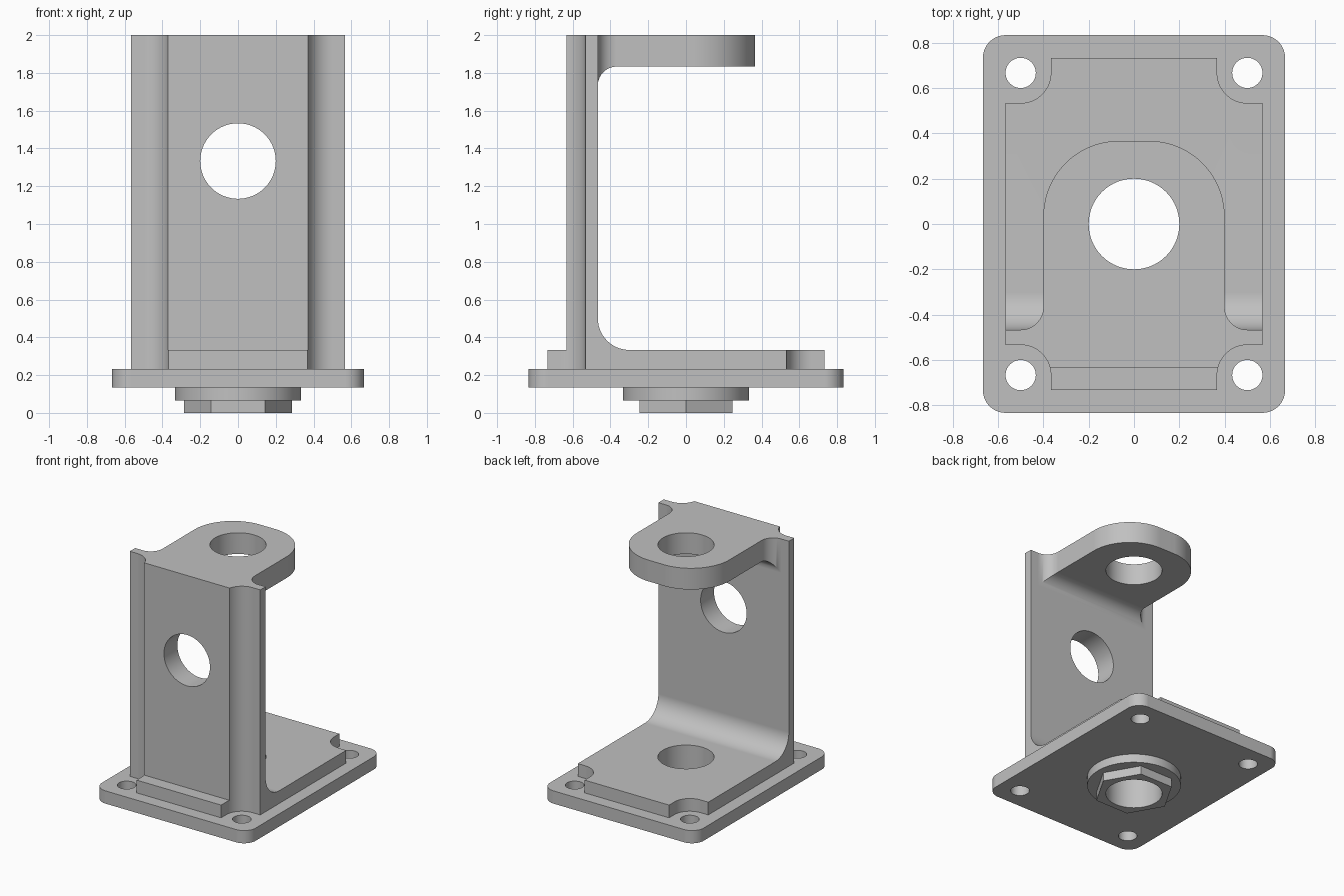
import bpy, bmesh
from math import cos, sin, pi, radians

cube = bpy.data.objects.get("Cube")
if cube:
    bpy.data.objects.remove(cube, do_unlink=True)

steel = bpy.data.materials.new("plain grey")
steel.use_nodes = True
grey = (0.53, 0.53, 0.53, 1)
steel.diffuse_color = grey
steel.node_tree.nodes["Principled BSDF"].inputs["Base Color"].default_value = grey


def arc(cx, cy, r, start, end, steps=14):
    """Points along an arc, angles in degrees."""
    angles = [radians(start + (end - start) * i / steps) for i in range(steps + 1)]
    return [(cx + r * cos(a), cy + r * sin(a)) for a in angles]


def circle(cx, cy, r, sides=64):
    return arc(cx, cy, r, 0, 360, sides)[:-1]


def prism(name, profile, low, high, axis="z"):
    """Extrude a closed profile along an axis."""
    place = {"x": lambda u, v: (low, u, v),
             "y": lambda u, v: (u, low, v),
             "z": lambda u, v: (u, v, low)}[axis]
    bm = bmesh.new()
    face = bm.faces.new([bm.verts.new(place(u, v)) for u, v in profile])
    new = bmesh.ops.extrude_face_region(bm, geom=[face])["geom"]
    shift = [(high - low) * (axis == a) for a in "xyz"]
    bmesh.ops.translate(bm, vec=shift, verts=[g for g in new if isinstance(g, bmesh.types.BMVert)])
    bmesh.ops.recalc_face_normals(bm, faces=bm.faces)
    mesh = bpy.data.meshes.new(name)
    bm.to_mesh(mesh)
    bm.free()
    mesh.materials.append(steel)
    obj = bpy.data.objects.new(name, mesh)
    bpy.context.collection.objects.link(obj)
    return obj


def combine(obj, tool, operation):
    """Apply a boolean and discard the tool."""
    mod = obj.modifiers.new(operation, "BOOLEAN")
    mod.operation, mod.solver, mod.object = operation, "EXACT", tool
    bpy.context.view_layer.update()
    graph = bpy.context.evaluated_depsgraph_get()
    mesh = bpy.data.meshes.new_from_object(obj.evaluated_get(graph))
    obj.modifiers.clear()
    obj.data = mesh
    bpy.data.objects.remove(tool, do_unlink=True)


def mirror_x(points):
    """Close a right-hand outline with its mirror image."""
    return points + [(-x, y) for x, y in reversed(points)]


BORE = 0.2
FLOOR, TOP = 0.2333, 2.0
WALL = -0.4667

# Bent bracket: floor and upright in side profile
side = [(-0.7333, FLOOR), (0.7333, FLOOR), (0.7333, 0.3333)]
side += arc(WALL + 0.1667, 0.5, 0.1667, 270, 180)
side += [(WALL, TOP), (-0.6333, TOP), (-0.6333, 0.3333), (-0.7333, 0.3333)]
bracket = prism("bracket", side, -0.5667, 0.5667, "x")

# Corners scooped around the bolt holes, all the way up
outline = [(0.3667, -0.9)] + arc(0.5, -0.6667, 0.1333, 180, 90) + [(0.8, -0.5333)]
outline += [(x, -y) for x, y in reversed(outline)]
combine(bracket, prism("scoops", mirror_x(outline), 0, 2.2), "INTERSECT")

# Top lug with flared root and rounded end
plan = [(0.5, -0.52)] + arc(0.5, WALL + 0.1, 0.1, 270, 180)
plan += arc(0.0667, 0.0333, 0.3333, 0, 90, 20)
lug = prism("lug", mirror_x(plan), 1.6, TOP)
under = [(-0.6, 1.7333)] + arc(WALL + 0.1, 1.7333, 0.1, 180, 90)
under += [(0.6, 1.8333), (0.6, 2.2), (-0.6, 2.2)]
combine(lug, prism("lug_underside", under, -0.8, 0.8, "x"), "INTERSECT")
combine(bracket, lug, "UNION")
combine(bracket, prism("upright_hole", circle(0, 1.3333, BORE), -0.9, -0.3, "y"), "DIFFERENCE")

# Base plate with rounded corners and four bolt holes
corner = arc(0.5667, -0.7333, 0.1, 270, 360) + arc(0.5667, 0.7333, 0.1, 0, 90)
base = prism("base_plate", mirror_x(corner), 0.1333, FLOOR)
for x in (-0.5, 0.5):
    for y in (-0.6667, 0.6667):
        combine(base, prism("bolt_hole", circle(x, y, 0.0667, 40), 0, 0.3), "DIFFERENCE")

# Round collar and hexagonal nut underneath
collar = prism("round_collar", circle(0, 0, 0.3333), 0.0667, 0.1333)
nut = prism("hex_nut", circle(0, 0, 0.285, 6), 0, 0.0667)

# Shared vertical bore, then shading
parts = [bracket, base, collar, nut]
bpy.ops.object.select_all(action="DESELECT")
for part in parts:
    combine(part, prism("bore", circle(0, 0, BORE), -0.1, 2.2), "DIFFERENCE")
    part.select_set(True)
bpy.context.view_layer.objects.active = bracket
bpy.ops.object.shade_smooth_by_angle(angle=radians(30))
for part in parts:
    part.modifiers.new("even_shading", "WEIGHTED_NORMAL").keep_sharp = True
